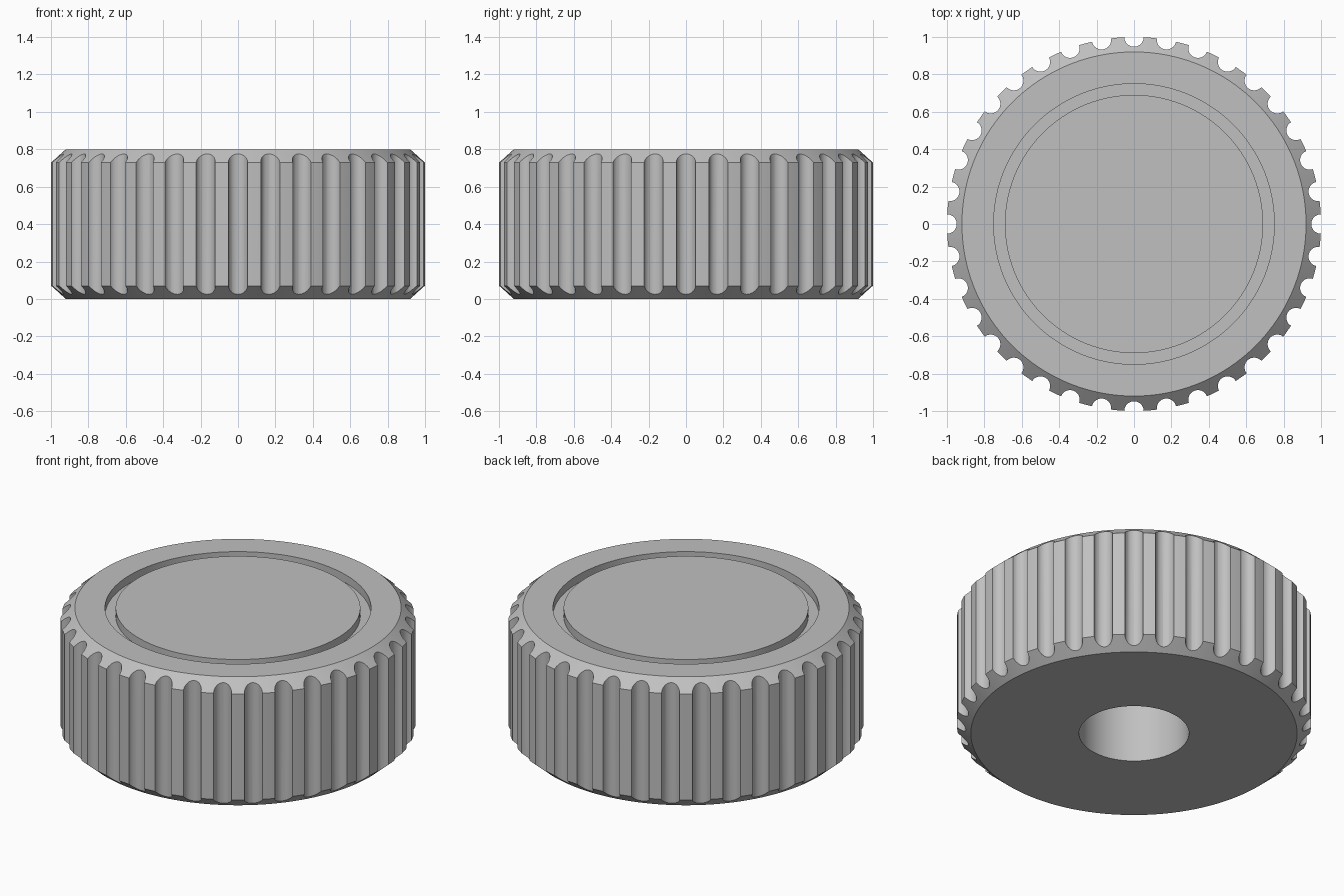
import bpy, bmesh, math
from mathutils import Matrix, Vector

cube = bpy.data.objects.get("Cube")
if cube:
    bpy.data.objects.remove(cube)

HEIGHT, SEGMENTS, FLUTES = 0.8, 180, 36

grey = bpy.data.materials.new("plain_grey")
grey.use_nodes = True
colour = (0.53, 0.53, 0.53, 1)
grey.diffuse_color = colour
grey.node_tree.nodes["Principled BSDF"].inputs["Base Color"].default_value = colour


def make_object(name, bm):
    mesh = bpy.data.meshes.new(name)
    bmesh.ops.recalc_face_normals(bm, faces=bm.faces)
    bm.to_mesh(mesh)
    bm.free()
    obj = bpy.data.objects.new(name, mesh)
    bpy.context.collection.objects.link(obj)
    mesh.materials.append(grey)
    return obj


# Knob body: chamfered disc with a ring groove on top and a shaft hole below
profile = [(0, 0.6), (0.31, 0.6), (0.31, 0), (0.92, 0), (1, 0.07),
           (1, HEIGHT - 0.07), (0.92, HEIGHT), (0.75, HEIGHT),
           (0.75, HEIGHT - 0.05), (0.69, HEIGHT - 0.05), (0.69, HEIGHT), (0, HEIGHT)]
bm = bmesh.new()
verts = [bm.verts.new((r, 0, z)) for r, z in profile]
edges = [bm.edges.new(pair) for pair in zip(verts, verts[1:])]
bmesh.ops.spin(bm, geom=verts + edges, cent=(0, 0, 0), axis=(0, 0, 1),
               angle=math.tau, steps=SEGMENTS, use_merge=True)
bmesh.ops.remove_doubles(bm, verts=bm.verts, dist=0.0001)
knob = make_object("knob_body", bm)

# Round cutters for the grip flutes
bm = bmesh.new()
for i in range(FLUTES):
    place = Matrix.Rotation(math.tau * i / FLUTES, 4, 'Z') @ Matrix.Translation((1, 0, HEIGHT / 2))
    bmesh.ops.create_cone(bm, cap_ends=True, segments=20, radius1=0.052,
                          radius2=0.052, depth=1, matrix=place)
cutter = make_object("flute_cutters", bm)
cutter.hide_render = True

# Cut the flutes into the rim
cut = knob.modifiers.new("grip_flutes", 'BOOLEAN')
cut.operation = 'DIFFERENCE'
cut.solver = 'EXACT'
cut.object = cutter
bpy.ops.object.select_all(action='DESELECT')
bpy.context.view_layer.objects.active = knob
knob.select_set(True)
bpy.ops.object.modifier_apply(modifier=cut.name)
bpy.data.objects.remove(cutter)

bpy.ops.object.shade_smooth_by_angle(angle=math.radians(25))
